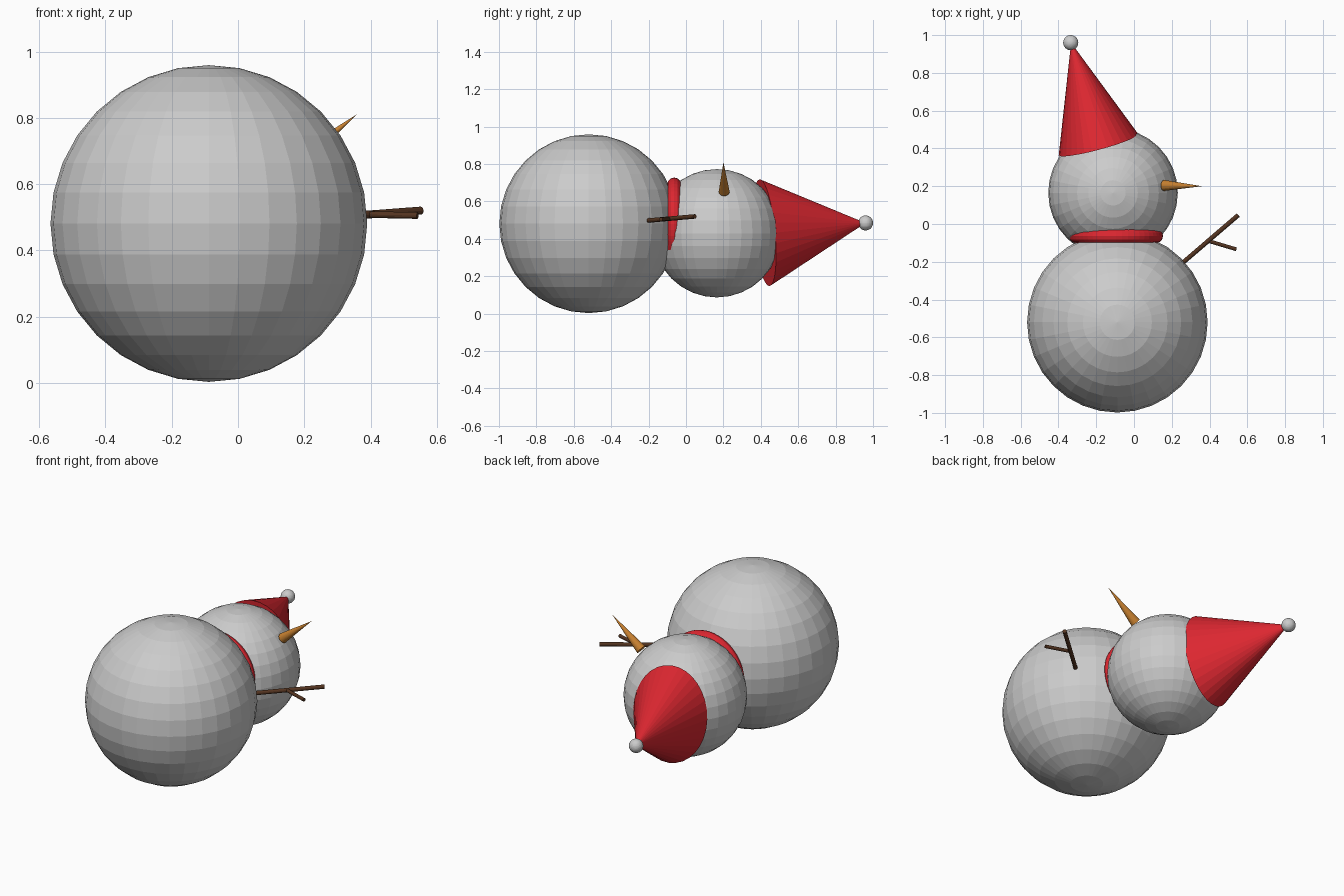
import bpy
from math import pi
from mathutils import Vector, Matrix

if "Cube" in bpy.data.objects:
    bpy.data.objects.remove(bpy.data.objects["Cube"])


def material(name, rgb):
    m = bpy.data.materials.new(name)
    m.diffuse_color = (*rgb, 1)
    m.use_nodes = True
    m.node_tree.nodes["Principled BSDF"].inputs["Base Color"].default_value = m.diffuse_color
    return m


RED = material("red_cloth", (0.72, 0.02, 0.03))
ORANGE = material("orange", (0.58, 0.22, 0.03))
BROWN = material("bark", (0.09, 0.035, 0.015))


def finish(name, mat=None):
    ob = bpy.context.object
    ob.name = name
    if mat:
        ob.data.materials.append(mat)
    return ob


def ball(name, centre, radius):
    bpy.ops.mesh.primitive_uv_sphere_add(segments=32, ring_count=16,
                                         radius=radius, location=centre)
    return finish(name)


def tapered(name, start, end, side, up, tip, mat, sides=32):
    """Cone or rod from start to end; side and up are its base half-widths."""
    a, b = Vector(start), Vector(end)
    axis = (b - a).normalized()
    u = axis.cross(Vector((0, 0, 1))).normalized()
    v = u.cross(axis)
    bpy.ops.mesh.primitive_cone_add(vertices=sides, radius1=1, radius2=tip,
                                    depth=(b - a).length)
    ob = finish(name, mat)
    frame = Matrix((u * side, v * up, -axis)).transposed()
    # keep the frame right-handed along the axis
    frame = Matrix((u * side, -v * up, axis)).transposed()
    if frame.determinant() < 0:
        frame = Matrix((u * side, v * up, axis)).transposed()
    ob.data.transform(Matrix.Translation((a + b) / 2) @ frame.to_4x4())
    return ob


# Snowballs
ball("body", (-0.088, -0.52, 0.481), 0.478)
ball("head", (-0.111, 0.165, 0.43), 0.343)

# Scarf ring around the neck
bpy.ops.mesh.primitive_torus_add(major_radius=0.212, minor_radius=0.037,
                                 major_segments=48, minor_segments=12,
                                 location=(-0.095, -0.063, 0.479),
                                 rotation=(pi / 2, 0, 0))
finish("scarf", RED)

# Hat, oval in section, with its bobble
tapered("hat", (-0.188, 0.42, 0.433), (-0.333, 0.96, 0.485), 0.218, 0.287, 0, RED)
ball("hat_bobble", (-0.335, 0.96, 0.485), 0.04)

# Carrot nose
tapered("nose", (0.16, 0.204, 0.652), (0.358, 0.2, 0.81), 0.029, 0.029, 0, ORANGE)

# Twig arm with one side branch
tapered("arm", (0.235, -0.225, 0.496), (0.552, 0.047, 0.52), 0.012, 0.012, 1, BROWN, 12)
tapered("arm_branch", (0.395, -0.09, 0.508), (0.542, -0.134, 0.505), 0.01, 0.01, 1, BROWN, 12)
